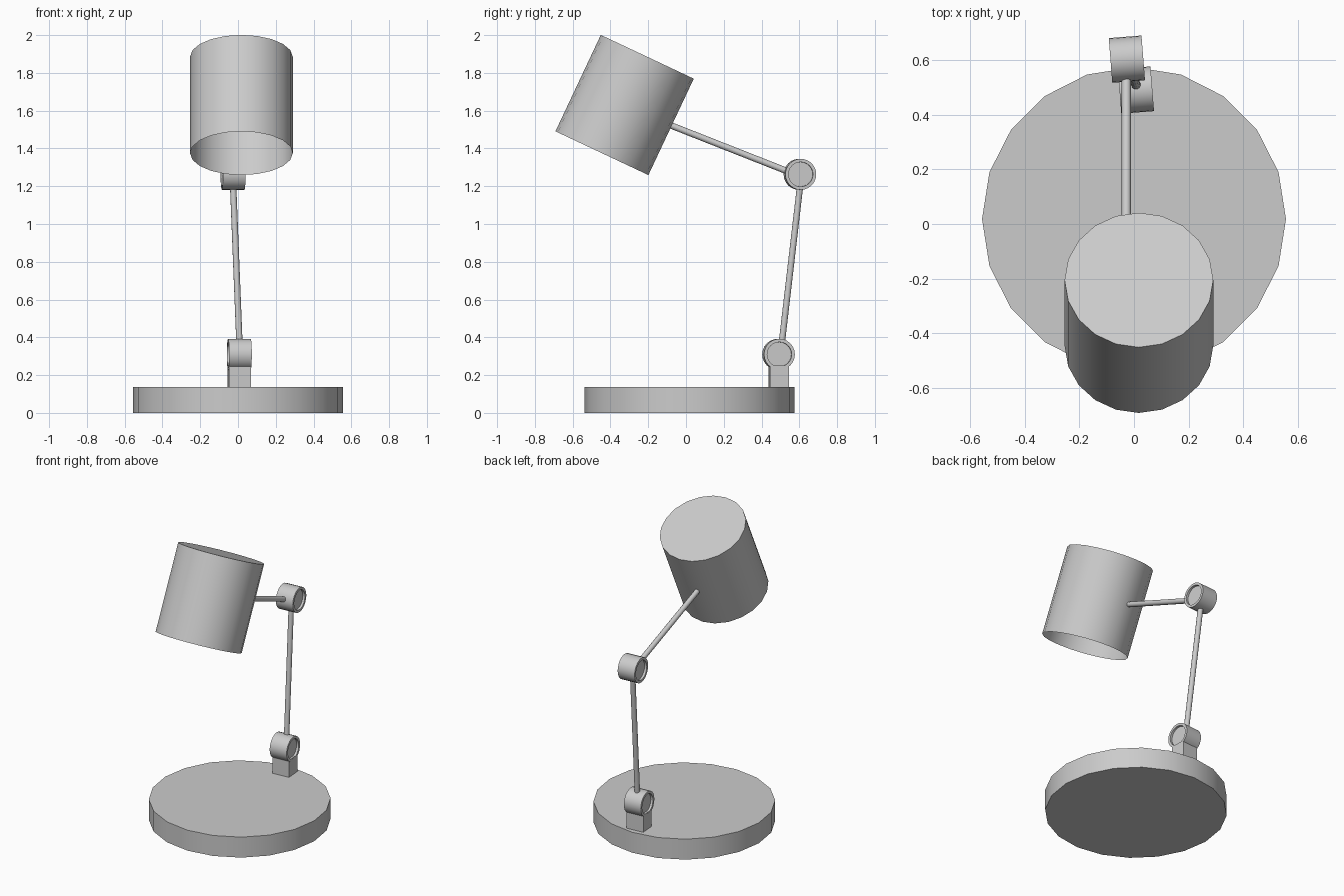
import bpy, bmesh, math
from mathutils import Vector, Matrix

if "Cube" in bpy.data.objects:
    bpy.data.objects.remove(bpy.data.objects["Cube"])

YAW = math.radians(4.5)


def finish(name, bm, matrix=None):
    bmesh.ops.recalc_face_normals(bm, faces=bm.faces)
    mesh = bpy.data.meshes.new(name)
    bm.to_mesh(mesh)
    bm.free()
    obj = bpy.data.objects.new(name, mesh)
    bpy.context.collection.objects.link(obj)
    if matrix:
        obj.matrix_world = matrix
    bpy.ops.object.select_all(action='DESELECT')
    obj.select_set(True)
    bpy.context.view_layer.objects.active = obj
    bpy.ops.object.shade_smooth_by_angle(angle=math.radians(35))
    return obj


def cylinder(radius, depth, sides):
    bm = bmesh.new()
    bmesh.ops.create_cone(bm, cap_ends=True, segments=sides,
                          radius1=radius, radius2=radius, depth=depth,
                          matrix=Matrix.Rotation(math.pi / 2, 4, 'Z'))
    return bm


def rod(name, a, b, radius):
    a, b = Vector(a), Vector(b)
    rot = (b - a).to_track_quat('Z', 'Y').to_matrix().to_4x4()
    finish(name, cylinder(radius, (b - a).length, 12),
           Matrix.Translation((a + b) / 2) @ rot)


def hinge(name, centre, radius, width, lip, recess):
    # short drum lying along x, with a sunken disc in each end
    bm = cylinder(radius, width, 24)
    caps = [f for f in bm.faces if len(f.verts) > 4]
    bmesh.ops.inset_individual(bm, faces=caps, thickness=lip)
    for f in caps:
        bmesh.ops.inset_individual(bm, faces=[f], thickness=0.0005, depth=-recess)
    finish(name, bm, Matrix.Translation(centre) @ Matrix.Rotation(YAW, 4, 'Z')
           @ Matrix.Rotation(math.pi / 2, 4, 'Y'))


# round base
finish("base", cylinder(0.556, 0.138, 20), Matrix.Translation((0, 0.018, 0.069)))

# block under the lower hinge
bm = bmesh.new()
bmesh.ops.create_cube(bm, size=1, matrix=Matrix.Diagonal((0.118, 0.1, 0.13, 1)))
finish("hinge_block", bm,
       Matrix.Translation((0.007, 0.49, 0.187)) @ Matrix.Rotation(YAW, 4, 'Z'))

# hinges
hinge("lower_hinge", (0.007, 0.49, 0.31), 0.082, 0.12, 0.017, 0.015)
hinge("upper_hinge", (-0.026, 0.603, 1.263), 0.082, 0.12, 0.017, 0.015)

# arms
rod("lower_arm", (0.008, 0.506, 0.36), (-0.026, 0.605, 1.21), 0.017)
rod("upper_arm", (-0.028, 0.555, 1.272), (-0.028, -0.08, 1.522), 0.017)

# lamp shade, open at the bottom
bm = cylinder(0.272, 0.564, 20)
bm.faces.ensure_lookup_table()
bottom = min(bm.faces, key=lambda f: f.calc_center_median().z)
bmesh.ops.delete(bm, geom=[bottom], context='FACES_ONLY')
finish("lamp_shade", bm, Matrix.Translation((0.018, -0.325, 1.63))
       @ Matrix.Rotation(math.radians(-25.2), 4, 'X'))
